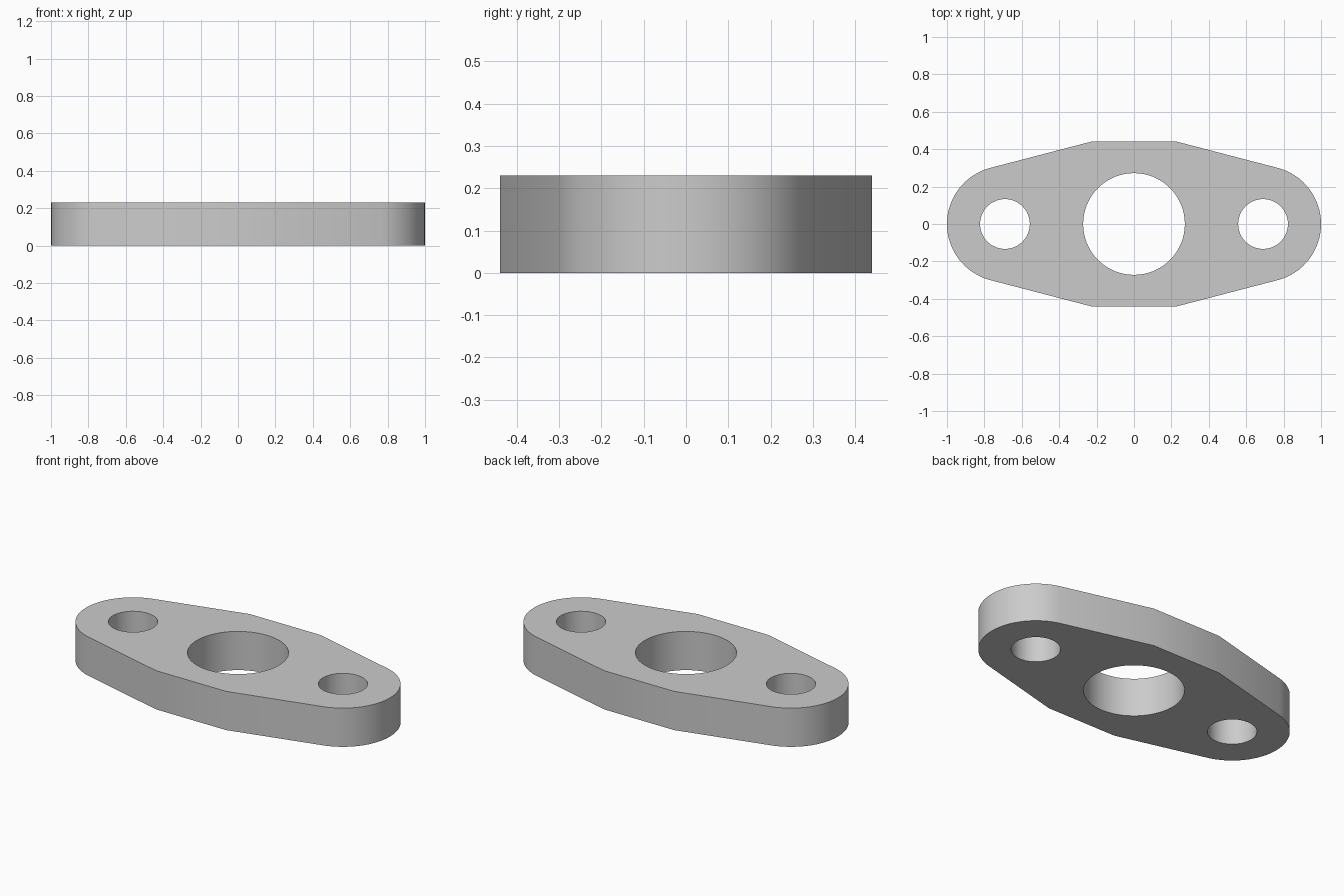
import bpy
import bmesh
from math import cos, sin, pi, radians
from mathutils import Vector

if "Cube" in bpy.data.objects:
    bpy.data.objects.remove(bpy.data.objects["Cube"])

THICKNESS = 0.23
BOLT_X = 0.69        # bolt hole centres, also the centres of the rounded ends
END_RADIUS = 0.31
BOLT_RADIUS = 0.133
BORE_RADIUS = 0.272
FLAT_X, FLAT_Y = 0.23, 0.44
SWEEP = radians(75)  # half angle of each rounded end


def arc(cx, radius, start, end, steps):
    """Points along an arc centred on the x axis, both ends included."""
    angles = [start + (end - start) * i / steps for i in range(steps + 1)]
    return [(cx + radius * cos(a), radius * sin(a)) for a in angles]


def add_loop(bm, points):
    verts = [bm.verts.new((x, y, 0)) for x, y in points]
    for i, v in enumerate(verts):
        bm.edges.new((v, verts[(i + 1) % len(verts)]))


# Outline: rounded right end, flat back, rounded left end, flat front
outline = arc(BOLT_X, END_RADIUS, -SWEEP, SWEEP, 32)
outline += [(FLAT_X, FLAT_Y), (-FLAT_X, FLAT_Y)]
outline += arc(-BOLT_X, END_RADIUS, pi - SWEEP, pi + SWEEP, 32)
outline += [(-FLAT_X, -FLAT_Y), (FLAT_X, -FLAT_Y)]

bm = bmesh.new()
add_loop(bm, outline)

# Central bore and the two bolt holes
for cx, radius in ((0, BORE_RADIUS), (-BOLT_X, BOLT_RADIUS), (BOLT_X, BOLT_RADIUS)):
    add_loop(bm, arc(cx, radius, 0, 2 * pi, 64)[:-1])

# Fill the face around the holes and raise it to full thickness
bmesh.ops.triangle_fill(bm, use_beauty=True, edges=bm.edges[:], normal=Vector((0, 0, 1)))
raised = bmesh.ops.extrude_face_region(bm, geom=bm.faces[:], use_keep_orig=True)
top = [g for g in raised["geom"] if isinstance(g, bmesh.types.BMVert)]
bmesh.ops.translate(bm, verts=top, vec=(0, 0, THICKNESS))
bmesh.ops.recalc_face_normals(bm, faces=bm.faces[:])

mesh = bpy.data.meshes.new("flange_plate")
bm.to_mesh(mesh)
bm.free()
plate = bpy.data.objects.new("flange_plate", mesh)
bpy.context.collection.objects.link(plate)

# Plain grey metal
grey = bpy.data.materials.new("plain_grey")
grey.use_nodes = True
colour = (0.6, 0.6, 0.6, 1)
grey.diffuse_color = colour
grey.node_tree.nodes["Principled BSDF"].inputs["Base Color"].default_value = colour
mesh.materials.append(grey)

# Smooth walls with crisp rims
bpy.ops.object.select_all(action="DESELECT")
plate.select_set(True)
bpy.context.view_layer.objects.active = plate
bpy.ops.object.shade_smooth_by_angle(angle=radians(30))
